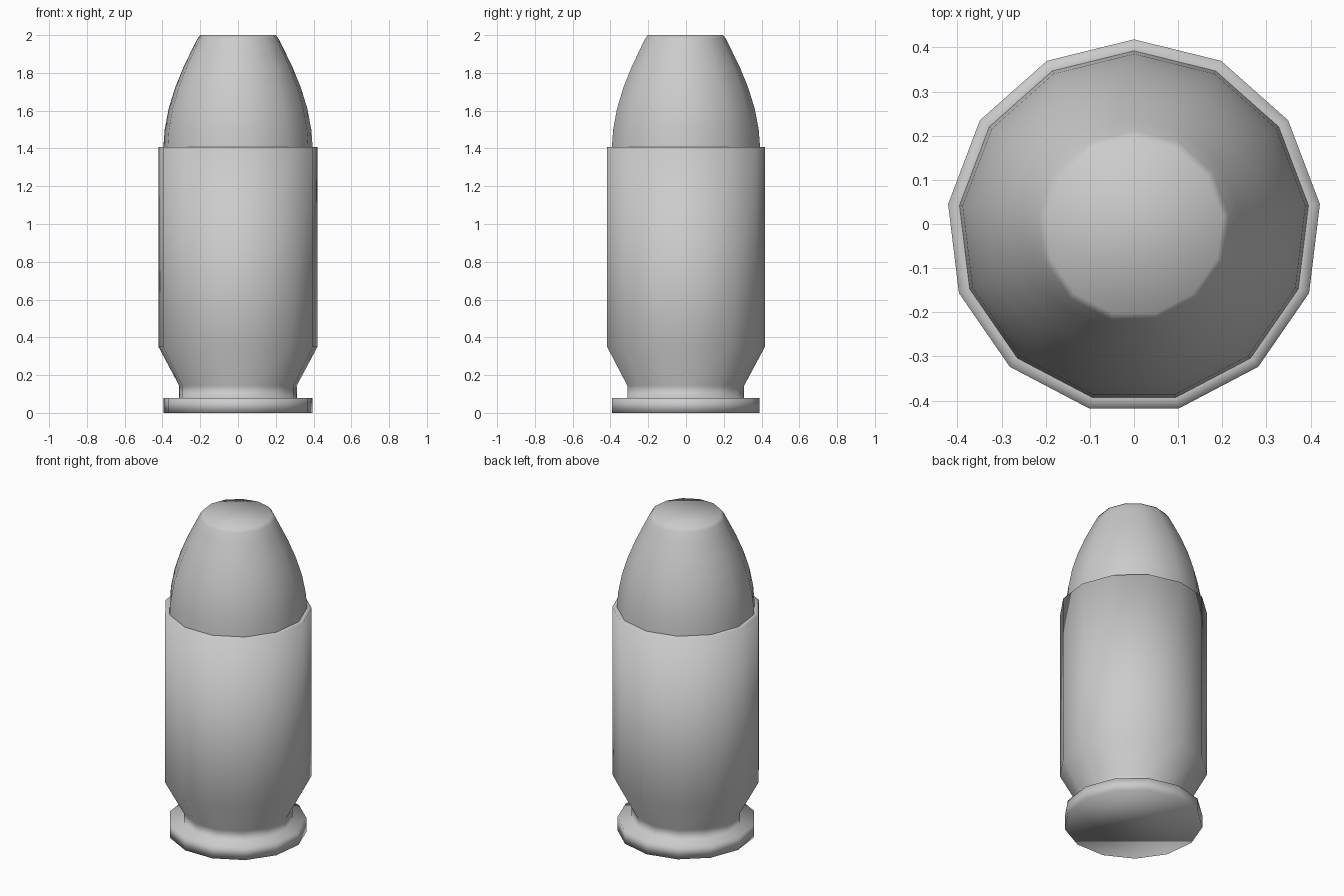
import bpy
import bmesh
import math

SIDES = 13
CENTRE_Y = -0.006

cube = bpy.data.objects.get("Cube")
if cube:
    bpy.data.objects.remove(cube, do_unlink=True)

grey = bpy.data.materials.new("light_grey_metal")
grey.use_nodes = True
colour = (0.6, 0.6, 0.6, 1.0)
grey.diffuse_color = colour
grey.node_tree.nodes["Principled BSDF"].inputs["Base Color"].default_value = colour


def lathe(name, profile, cap_bottom=False, cap_top=False):
    """Revolve (radius, height) points, smooth around and sharp at profile corners."""
    bm = bmesh.new()
    rings = []
    for radius, z in profile:
        ring = []
        for i in range(SIDES):
            a = math.pi / 2 + math.tau * i / SIDES
            ring.append(bm.verts.new((radius * math.cos(a), radius * math.sin(a), z)))
        rings.append(ring)
    for low, high in zip(rings, rings[1:]):
        for i in range(SIDES):
            j = (i + 1) % SIDES
            bm.faces.new((low[i], low[j], high[j], high[i]))
    if cap_bottom:
        bm.faces.new(rings[0][::-1])
    if cap_top:
        bm.faces.new(rings[-1])
    for face in bm.faces:
        face.smooth = True
    for edge in bm.edges:
        level = abs(edge.verts[0].co.z - edge.verts[1].co.z) < 1e-5
        if level and edge.calc_face_angle(0) > math.radians(20):
            edge.smooth = False
    mesh = bpy.data.meshes.new(name)
    bm.to_mesh(mesh)
    bm.free()
    mesh.materials.append(grey)
    obj = bpy.data.objects.new(name, mesh)
    obj.location.y = CENTRE_Y
    bpy.context.collection.objects.link(obj)
    return obj


# Casing: rim, extractor groove, taper, wall and mouth lip
lathe("casing", [
    (0.396, 0), (0.396, 0.08), (0.314, 0.08), (0.314, 0.145),
    (0.424, 0.35), (0.424, 1.407), (0.398, 1.407),
], cap_bottom=True)

# Rounded nose with a flat tip
lathe("nose", [
    (0.398, 1.407), (0.391, 1.5), (0.37, 1.61), (0.336, 1.72),
    (0.291, 1.83), (0.242, 1.93), (0.217, 1.98), (0.202, 2.0),
], cap_top=True)
